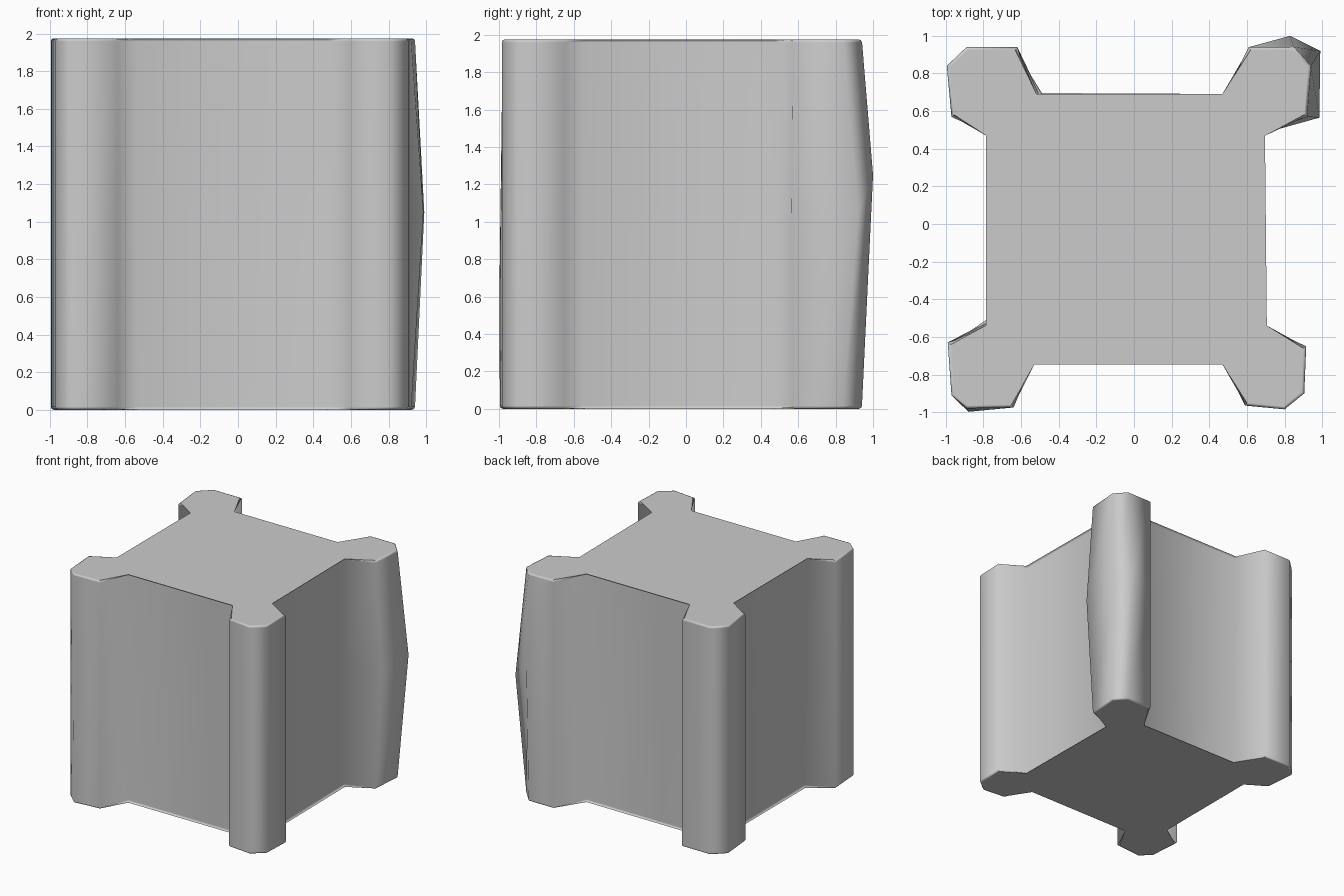
import bpy, bmesh, math

if "Cube" in bpy.data.objects:
    bpy.data.objects.remove(bpy.data.objects["Cube"])

H = 1.975
# plan outline of the block with its four corner posts
outline = [
    (-0.77, -0.55), (-0.99, -0.63), (-0.97, -0.91), (-0.89, -0.98), (-0.64, -0.975), (-0.54, -0.73),
    (0.48, -0.73), (0.59, -0.965), (0.80, -0.985), (0.905, -0.90), (0.915, -0.65), (0.69, -0.55),
    (0.68, 0.48), (0.92, 0.57), (0.94, 0.84), (0.85, 0.94), (0.61, 0.94), (0.48, 0.675),
    (-0.53, 0.675), (-0.62, 0.94), (-0.89, 0.94), (-0.995, 0.84), (-0.97, 0.57), (-0.77, 0.48)]
# waist of the bulging back right post, and small irregularities at the base
bulge = {13: (0.985, 0.565, 1.05), 14: (0.99, 0.92, 1.05), 15: (0.83, 1.0, 1.25)}
waist = {0: (-0.77, -0.535, 0.9), 3: (-0.88, -0.998, 0.6), 18: (-0.515, 0.68, 1.0), **bulge}
base = {0: (-0.77, -0.52, 0), 3: (-0.88, -0.995, 0), 18: (-0.50, 0.68, 0)}

bm = bmesh.new()


def ring(z, changes):
    return [bm.verts.new(changes.get(i, (x, y, z))) for i, (x, y) in enumerate(outline)]


rings = [ring(0, base), ring(1.05, waist), ring(H, {})]
n = len(outline)
for a, b in zip(rings, rings[1:]):
    for i in range(n):
        j = (i + 1) % n
        bm.faces.new((a[i], a[j], b[j], b[i]))
caps = [bm.faces.new(rings[0][::-1]), bm.faces.new(rings[-1])]

# soft rims round the top and bottom
rim = [e for f in caps for e in f.edges]
bmesh.ops.bevel(bm, geom=rim, offset=0.016, segments=2, profile=0.5, affect='EDGES')
bmesh.ops.recalc_face_normals(bm, faces=bm.faces)

mesh = bpy.data.meshes.new("post_block")
bm.to_mesh(mesh)
bm.free()
block = bpy.data.objects.new("post_block", mesh)
bpy.context.collection.objects.link(block)
bpy.context.view_layer.objects.active = block
block.select_set(True)
bpy.ops.object.shade_smooth_by_angle(angle=math.radians(75))
# keep the big end caps flat while the sides shade smoothly
mod = block.modifiers.new("weighted", 'WEIGHTED_NORMAL')
mod.keep_sharp = True
